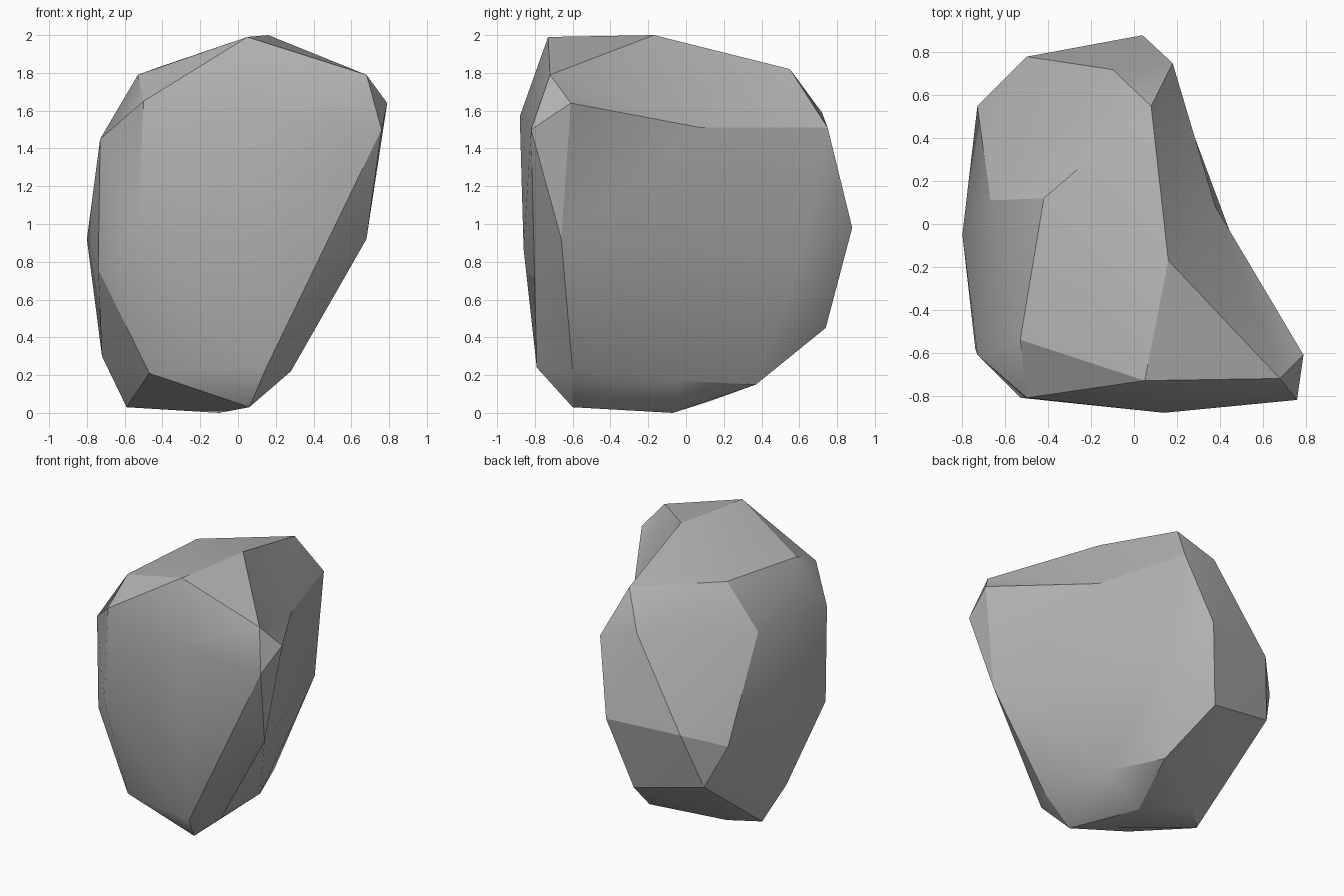
import bpy
import bmesh
import math
from mathutils import Vector

default_cube = bpy.data.objects.get("Cube")
if default_cube:
    bpy.data.objects.remove(default_cube, do_unlink=True)


def flat_material(name, colour):
    material = bpy.data.materials.new(name)
    material.use_nodes = True
    material.diffuse_color = colour
    shader = material.node_tree.nodes["Principled BSDF"]
    shader.inputs["Base Color"].default_value = colour
    shader.inputs["Roughness"].default_value = 0.9
    return material


# Corners around the hollow in the left flank, then the rest by side
hollow_rim = [(.08, .55, 1.82), (.16, -.17, 2), (.68, -.72, 1.79),
              (.79, -.61, 1.64), (.68, -.66, .92), (.21, .6, .8),
              (.18, .75, 1.51)]
hollow_floor = (.38, .08, 1.51)
corner_groups = {
    "crown": [(.05, -.73, 1.99), (-.42, .12, 1.83), (-.53, -.54, 1.79)],
    "front": [(.76, -.82, 1.5), (-.5, -.81, 1.65), (.14, -.88, 1.57),
              (-.53, -.81, .95), (.15, -.86, .87), (.15, -.79, .24),
              (-.47, -.62, .21)],
    "side": [(-.73, -.61, 1.45), (-.67, .11, 1.52), (-.8, -.05, .92),
             (-.74, -.58, .76), (-.73, .55, .85), (-.72, -.15, .3)],
    "back": [(-.1, .72, 1.59), (.04, .88, .98), (-.5, .78, .96),
             (-.61, .66, .56), (-.09, .74, .45)],
    "base": [(.28, -.6, .22), (.21, -.04, .17), (.04, .37, .15),
             (.06, -.6, .03), (-.59, -.05, .03), (-.42, .12, .06),
             (-.1, -.07, 0)],
}


def wrap_corners(bm, corners):
    """Stretch a closed faceted skin around all corners."""
    for corner in corners:
        bm.verts.new(corner)
    result = bmesh.ops.convex_hull(bm, input=bm.verts[:])
    spare = set(result["geom_interior"]) | set(result["geom_unused"])
    spare_verts = [item for item in spare if isinstance(item, bmesh.types.BMVert)]
    bmesh.ops.delete(bm, geom=spare_verts, context="VERTS")
    bmesh.ops.triangulate(bm, faces=bm.faces[:])


def press_hollow(bm, rim, floor):
    """Replace the skin inside the rim with a fan meeting at the floor."""
    def on_rim(vert):
        return any((vert.co - Vector(point)).length < .001 for point in rim)

    inside = [face for face in bm.faces if all(map(on_rim, face.verts))]
    border = [tuple(edge.verts) for face in inside for edge in face.edges
              if sum(other in inside for other in edge.link_faces) == 1]
    bmesh.ops.delete(bm, geom=inside, context="FACES")
    centre = bm.verts.new(floor)
    for first, second in border:
        bm.faces.new((first, second, centre))


# Boulder
bm = bmesh.new()
wrap_corners(bm, hollow_rim + sum(corner_groups.values(), []))
press_hollow(bm, hollow_rim, hollow_floor)
bmesh.ops.recalc_face_normals(bm, faces=bm.faces[:])

# Soft facets with crisp ridges
for face in bm.faces:
    face.smooth = True
for edge in bm.edges:
    edge.smooth = edge.calc_face_angle(0) < math.radians(24)

mesh = bpy.data.meshes.new("boulder")
bm.to_mesh(mesh)
bm.free()
mesh.materials.append(flat_material("stone grey", (.45, .45, .45, 1)))
boulder = bpy.data.objects.new("boulder", mesh)
bpy.context.collection.objects.link(boulder)

# Keep the broad facets flat
weighting = boulder.modifiers.new("facet_weighting", "WEIGHTED_NORMAL")
weighting.keep_sharp = True
